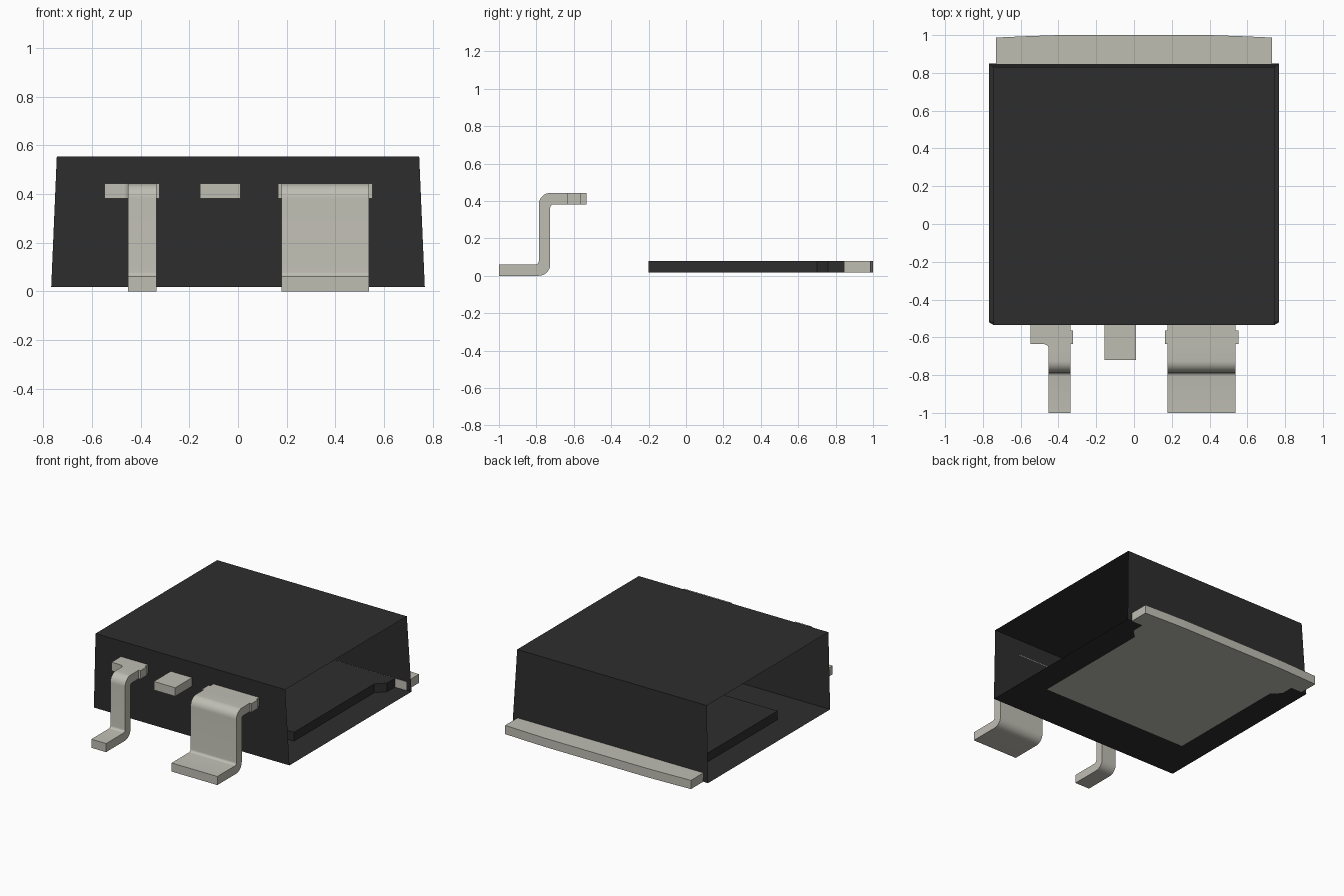
import bpy, bmesh, math
from mathutils import Vector

cube = bpy.data.objects.get("Cube")
if cube:
    bpy.data.objects.remove(cube, do_unlink=True)


def material(name, rgb):
    m = bpy.data.materials.new(name)
    m.use_nodes = True
    m.diffuse_color = (*rgb, 1)
    bsdf = m.node_tree.nodes["Principled BSDF"]
    bsdf.inputs["Base Color"].default_value = (*rgb, 1)
    bsdf.inputs["Roughness"].default_value = 0.6
    return m


BLACK = material("black plastic", (0.027, 0.027, 0.027))
METAL = material("tinned metal", (0.52, 0.51, 0.45))


def finish(name, bm, mats, smooth=False):
    mesh = bpy.data.meshes.new(name)
    bm.to_mesh(mesh)
    bm.free()
    for m in mats:
        mesh.materials.append(m)
    ob = bpy.data.objects.new(name, mesh)
    bpy.context.collection.objects.link(ob)
    if smooth:
        bpy.ops.object.select_all(action='DESELECT')
        ob.select_set(True)
        bpy.context.view_layer.objects.active = ob
        bpy.ops.object.shade_smooth_by_angle(angle=math.radians(35))
    return ob


def add_prism(bm, base, offset):
    """Extrude a closed outline of 3D points along an offset."""
    face = bm.faces.new([bm.verts.new(p) for p in base])
    ext = bmesh.ops.extrude_face_region(bm, geom=[face], use_keep_orig=True)
    moved = [g for g in ext["geom"] if isinstance(g, bmesh.types.BMVert)]
    bmesh.ops.translate(bm, verts=moved, vec=Vector(offset))
    bmesh.ops.recalc_face_normals(bm, faces=bm.faces)


def add_plate(bm, outline, z0, z1):
    add_prism(bm, [(x, y, z0) for x, y in outline], (0, 0, z1 - z0))


def arc(cx, cy, r, a0, a1, n=8):
    return [(cx + r * math.cos(math.radians(a0 + (a1 - a0) * i / n)),
             cy + r * math.sin(math.radians(a0 + (a1 - a0) * i / n)))
            for i in range(n + 1)]


def mirrored(half):
    """Complete a right-hand outline with its mirror image."""
    return half + [(-x, y) for x, y in reversed(half)]


# Body shell: top, front, back and floor, with both sides open
Z0, Z1 = 0.018, 0.555
PAD_TOP = 0.08
WB, WT = 0.768, 0.745               # half widths at bottom and top
FB, FT = -0.52, -0.534              # front wall y at bottom and top
BB, BT = 0.85, 0.83                 # back wall y at bottom and top
PAD_Y = 0.845
pad_half = [(0.58, -0.20), (0.58, 0.70), (0.64, 0.76), (0.64, PAD_Y)]


def back_y(z):
    return BB + (BT - BB) * (z - Z0) / (Z1 - Z0)


floor_half = [(WB, FB), (WB, BB), (0.64, BB)] + pad_half[::-1]
back_half = [(WT, Z1), (WB, Z0), (0.73, Z0), (0.73, PAD_TOP)]
bm = bmesh.new()
faces = [
    [(-WT, FT, Z1), (WT, FT, Z1), (WT, BT, Z1), (-WT, BT, Z1)],
    [(-WB, FB, Z0), (WB, FB, Z0), (WT, FT, Z1), (-WT, FT, Z1)],
    [(x, back_y(z), z) for x, z in reversed(mirrored(back_half))],
    [(x, y, Z0) for x, y in reversed(mirrored(floor_half))],
]
outward = [Vector((0, 0, 1)), Vector((0, -1, 0)), Vector((0, 1, 0)), Vector((0, 0, -1))]
for pts, direction in zip(faces, outward):
    f = bm.faces.new([bm.verts.new(p) for p in pts])
    f.normal_update()
    if f.normal.dot(direction) < 0:
        f.normal_flip()
bmesh.ops.remove_doubles(bm, verts=bm.verts, dist=1e-4)
finish("body_shell", bm, [BLACK])

# Pad pocket: metal underside, dark top and sides
bm = bmesh.new()
add_plate(bm, mirrored(pad_half), Z0, PAD_TOP)
for f in bm.faces:
    f.material_index = 1 if f.normal.z < -0.5 else 0
finish("thermal_pad", bm, [BLACK, METAL])

# Tab at the back with a gently bowed rear edge
bm = bmesh.new()
tab_half = [(0.73, PAD_Y), (0.73, 0.987), (0.55, 0.995), (0.40, 1.0)]
add_plate(bm, mirrored(tab_half), Z0, PAD_TOP)
finish("rear_tab", bm, [METAL])

# Leads
LZ0, LZ1 = 0.382, 0.443             # height range of the upper flat part
T = 0.061                           # metal thickness
ROOT = -0.531                       # where the leads meet the body
OUT, IN = -0.787, -0.726            # outer and inner face of the vertical part
R, r = 0.062, 0.018                 # bend radii


def lead_profile(start):
    """Side outline (y, z) of a lead bent down and then outwards."""
    return ([(start, LZ1)]
            + arc(OUT + R, LZ1 - R, R, 90, 180)
            + arc(OUT - r, T + r, r, 0, -90, 5)
            + [(-1.0, T), (-1.0, 0.0)]
            + arc(IN - R, R, R, -90, 0)
            + arc(IN + r, LZ0 - r, r, 180, 90, 5)
            + [(start, LZ0)])


def lead(name, x0, x1, shoulder, start):
    bm = bmesh.new()
    add_plate(bm, shoulder, LZ0, LZ1)
    add_prism(bm, [(x0, y, z) for y, z in lead_profile(start)], (x1 - x0, 0, 0))
    finish(name, bm, [METAL], smooth=True)


E0, E1 = -0.563, -0.636             # ear start and end
# Narrow lead, with a wide shoulder and a fillet on one side
F = 0.025
lead("narrow_lead", -0.452, -0.336,
     [(-0.336, ROOT), (-0.548, ROOT), (-0.548, E1)]
     + arc(-0.452 - F, E1 - F, F, 90, 0, 5)
     + [(-0.336, E1 - F), (-0.336, E1), (-0.322, E1), (-0.322, E0), (-0.336, E0)],
     E1 - F)
# Wide lead with small ears on both sides
lead("wide_lead", 0.178, 0.538,
     [(0.178, ROOT), (0.178, E0), (0.164, E0), (0.164, E1),
      (0.552, E1), (0.552, E0), (0.538, E0), (0.538, ROOT)],
     E1)
# Cropped middle lead
bm = bmesh.new()
add_plate(bm, [(-0.157, ROOT), (-0.157, -0.72), (0.011, -0.72), (0.011, ROOT)], LZ0, LZ1)
finish("cropped_lead", bm, [METAL])
